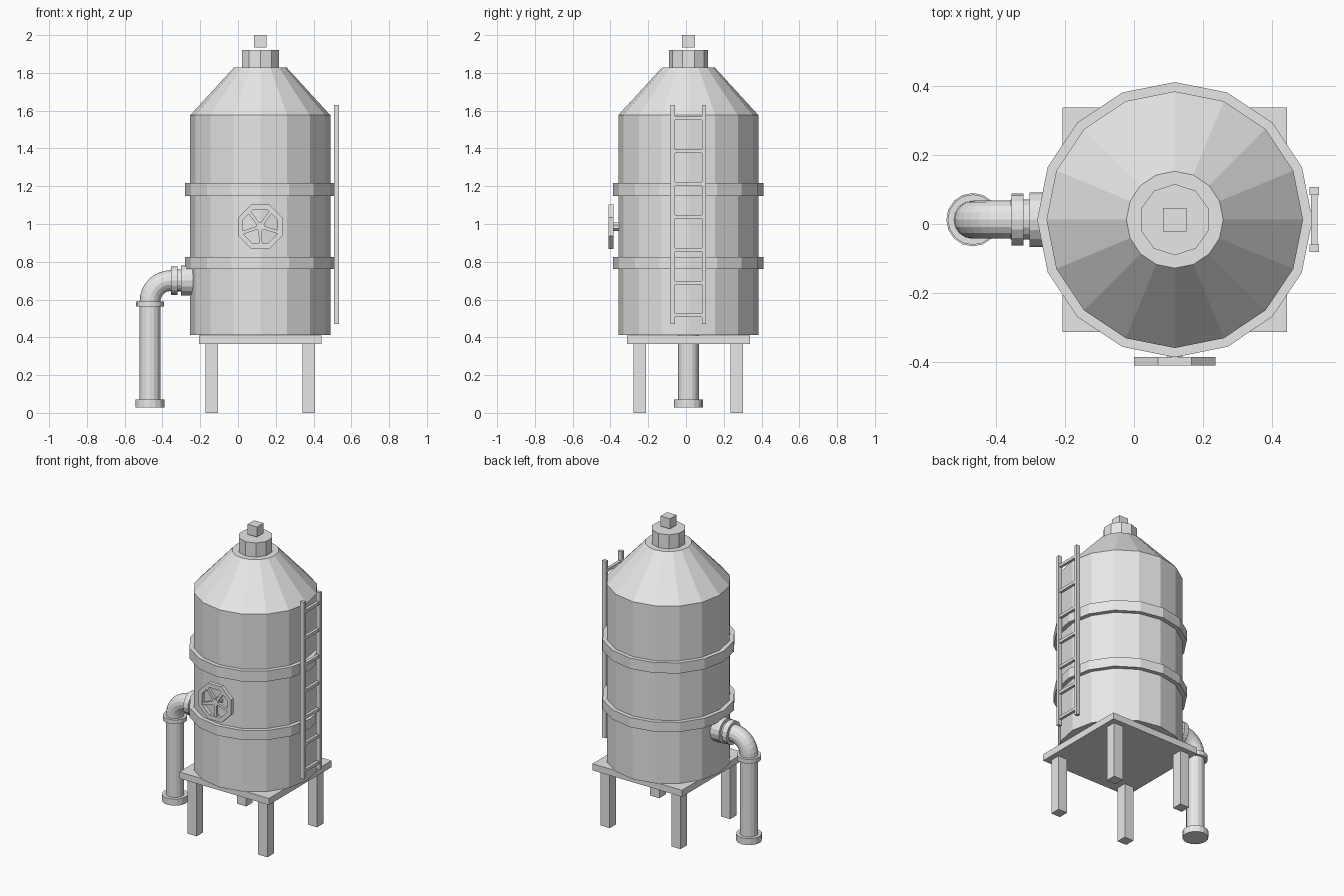
import bpy, bmesh, math
from mathutils import Matrix, Vector

cube = bpy.data.objects.get("Cube")
if cube:
    bpy.data.objects.remove(cube)

CX, CY = 0.118, 0.0125      # tank axis
PIPE_X, PIPE_Z, BEND = -0.466, 0.70, 0.11

steel = bpy.data.materials.new("light_grey")
steel.use_nodes = True
GREY = (0.8, 0.8, 0.8, 1)
steel.diffuse_color = GREY
steel.node_tree.nodes["Principled BSDF"].inputs["Base Color"].default_value = GREY


def finish(name, bm):
    bmesh.ops.recalc_face_normals(bm, faces=bm.faces)
    mesh = bpy.data.meshes.new(name)
    bm.to_mesh(mesh)
    bm.free()
    mesh.materials.append(steel)
    obj = bpy.data.objects.new(name, mesh)
    bpy.context.collection.objects.link(obj)
    return obj


def lathe(name, profile, sides, place, ring=False, turn=0.0):
    """Turn a (radius, height) profile about z; ring closes the section, otherwise ends are capped."""
    bm = bmesh.new()
    loops = []
    for r, h in profile:
        angles = [turn + math.tau * i / sides for i in range(sides)]
        loops.append([bm.verts.new((r * math.cos(a), r * math.sin(a), h)) for a in angles])
    pairs = list(zip(loops, loops[1:]))
    if ring:
        pairs.append((loops[-1], loops[0]))
    else:
        bm.faces.new(loops[0])
        bm.faces.new(loops[-1])
    for low, high in pairs:
        for i in range(sides):
            j = (i + 1) % sides
            bm.faces.new((low[i], low[j], high[j], high[i]))
    bm.transform(place)
    return finish(name, bm)


def drum(name, r, low, high, sides, place, turn=0.0):
    return lathe(name, [(r, low), (r, high)], sides, place, turn=turn)


def box(name, size, place):
    bm = bmesh.new()
    bmesh.ops.create_cube(bm, size=1)
    bm.transform(place @ Matrix.Diagonal((*size, 1)))
    return finish(name, bm)


def at(x, y, z):
    return Matrix.Translation((x, y, z))


axis = at(CX, CY, 0)

# Tank shell with cone roof, and its two bands
lathe("tank", [(0.371, 0.412), (0.371, 1.576), (0.14, 1.828)], 16, axis)
for label, low, high in (("lower", 0.763, 0.826), ("upper", 1.147, 1.216)):
    lathe(label + "_band", [(0.36, low), (0.398, low), (0.398, high), (0.36, high)],
          16, axis, ring=True)

# Roof cap and square top block
drum("roof_cap", 0.103, 1.828, 1.921, 10, axis, turn=math.pi / 2)
box("top_block", (0.068, 0.068, 0.066), at(CX, CY, 1.967))

# Platform and legs
box("platform", (0.65, 0.65, 0.043), at(CX, CY, 0.387))
for sx, side in ((1, "left"), (-1, "right")):
    for sy, end in ((-1, "front"), (1, "back")):
        box(f"{end}_{side}_leg", (0.067, 0.067, 0.366),
            at(CX + sx * 0.257, CY + sy * 0.257, 0.183))

# Ladder on the left side
LADDER_X = 0.521
for s, label in ((-1, "front"), (1, "back")):
    box(label + "_ladder_rail", (0.027, 0.022, 1.161), at(LADDER_X, CY + s * 0.083, 1.05))
for i in range(7):
    box(f"ladder_rung_{i + 1}", (0.019, 0.15, 0.019), at(LADDER_X, CY, 0.516 + 0.174 * i))

# Valve wheel on the front: local z points forward
wheel = at(CX, -0.397, 0.986) @ Matrix.Rotation(math.pi / 2, 4, "X")
lathe("wheel_rim", [(0.098, -0.013), (0.127, -0.013), (0.127, 0.013), (0.098, 0.013)],
      8, wheel, ring=True, turn=math.pi / 8)
drum("wheel_axle", 0.024, -0.05, 0.011, 8, wheel, turn=math.pi / 8)
for i in range(5):
    spin = Matrix.Rotation(math.radians(55 + 72 * i), 4, "Z")
    box(f"wheel_spoke_{i + 1}", (0.1, 0.018, 0.018), wheel @ spin @ at(0.056, 0, 0))

# Drain pipe: upright, elbow, and short run into the tank
upright = at(PIPE_X, CY, 0)
drum("upright_pipe", 0.055, 0.035, PIPE_Z - BEND, 16, upright)
drum("foot_flange", 0.077, 0.029, 0.072, 16, upright)
drum("elbow_flange", 0.073, 0.562, 0.59, 16, upright)

bm = bmesh.new()
bmesh.ops.create_circle(bm, segments=16, radius=0.055,
                        matrix=at(PIPE_X, CY, PIPE_Z - BEND))
bmesh.ops.spin(bm, geom=bm.edges[:], cent=Vector((PIPE_X + BEND, CY, PIPE_Z - BEND)),
               axis=Vector((0, 1, 0)), angle=math.pi / 2, steps=8)
finish("pipe_elbow", bm)

level = at(0, CY, PIPE_Z) @ Matrix.Rotation(math.pi / 2, 4, "Y")
drum("inlet_pipe", 0.058, -0.357, -0.23, 16, level)
drum("inlet_flange", 0.075, -0.355, -0.32, 16, level)
drum("tank_flange", 0.079, -0.302, -0.23, 16, level)
